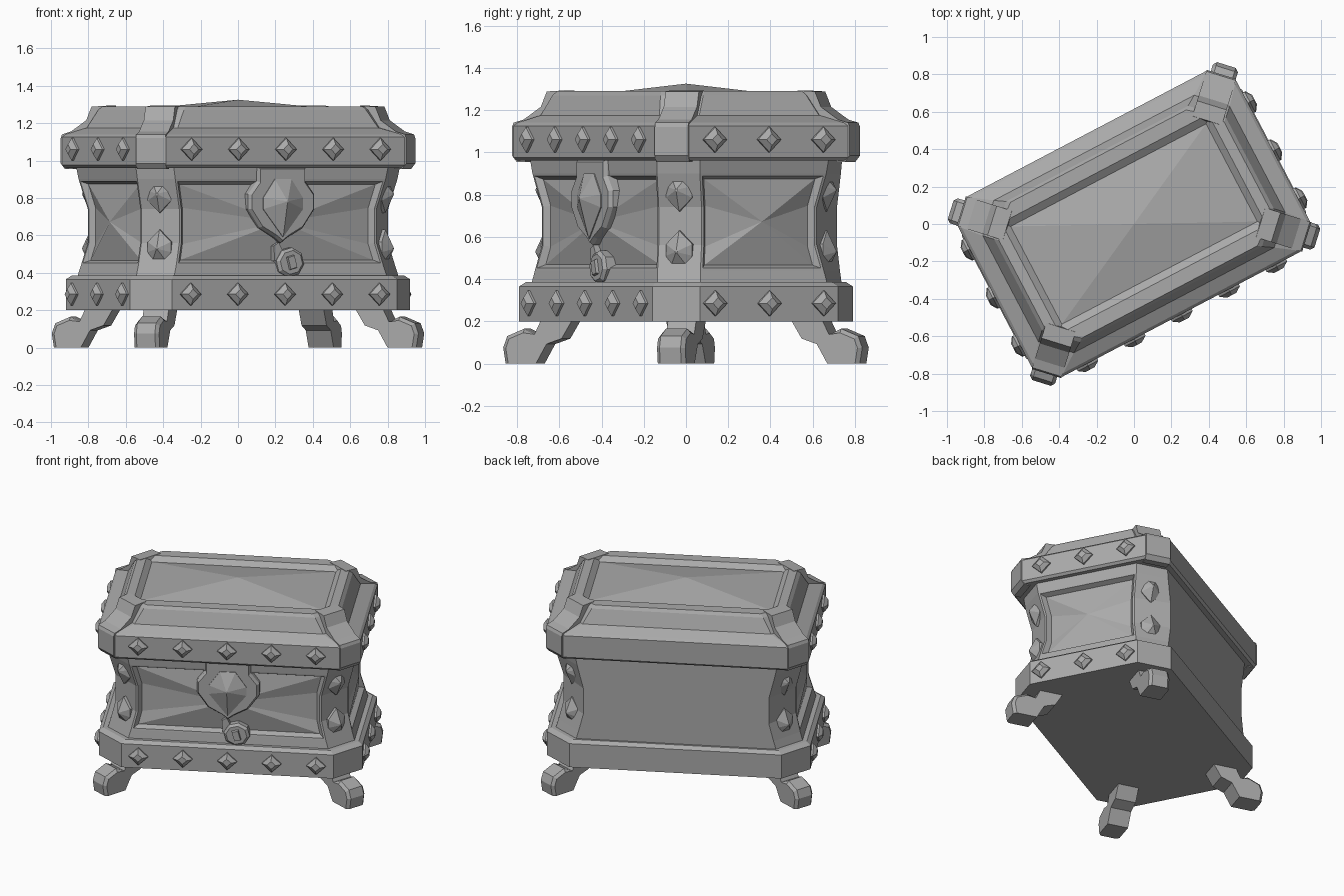
import bpy, bmesh, math
from mathutils import Matrix, Vector

if "Cube" in bpy.data.objects:
    bpy.data.objects.remove(bpy.data.objects["Cube"])

TURN = Matrix.Rotation(math.radians(27.7), 4, 'Z')
mat = bpy.data.materials.new("stone_grey")
mat.diffuse_color = (0.40, 0.40, 0.40, 1)
mat.use_nodes = True
mat.node_tree.nodes["Principled BSDF"].inputs["Base Color"].default_value = mat.diffuse_color


def finish(bm, name, local=Matrix()):
    """Turn a bmesh into a flat shaded object placed on the turned chest."""
    bmesh.ops.recalc_face_normals(bm, faces=bm.faces[:])
    bm.transform(TURN @ local)
    if local.determinant() < 0:
        bmesh.ops.reverse_faces(bm, faces=bm.faces[:])
    me = bpy.data.meshes.new(name)
    bm.to_mesh(me)
    bm.free()
    me.materials.append(mat)
    ob = bpy.data.objects.new(name, me)
    bpy.context.collection.objects.link(ob)
    return ob


def octagon(a, b, k, back=None):
    """Rectangle a x b with corners cut by k, counter-clockwise."""
    t = b if back is None else back
    return [(a, -(b - k)), (a, b - k), (a - k, t), (-(a - k), t),
            (-a, b - k), (-a, -(b - k)), (-(a - k), -b), (a - k, -b)]


def loft(loops):
    """Skin a stack of equal loops of 3D points and cap both ends."""
    bm = bmesh.new()
    rows = [[bm.verts.new(p) for p in loop] for loop in loops]
    n = len(rows[0])
    for r0, r1 in zip(rows, rows[1:]):
        for i in range(n):
            j = (i + 1) % n
            bm.faces.new((r0[i], r0[j], r1[j], r1[i]))
    bm.faces.new(rows[0][::-1])
    bm.faces.new(rows[-1])
    bm.normal_update()
    return bm


def tiers(data):
    return loft([[(x, y, z) for x, y in octagon(*r)] for z, *r in data])


def flat_plate(outline, levels):
    """Outline in u, v lofted outward; levels are (height, scale) about its middle."""
    cu = sum(p[0] for p in outline) / len(outline)
    cv = sum(p[1] for p in outline) / len(outline)
    return loft([[(cu + (u - cu) * s, cv + (v - cv) * s, h) for u, v in outline] for h, s in levels])


def facing(origin, normal):
    """Frame with u sideways, v up and w along the outward normal."""
    w = Vector(normal).normalized()
    u = Vector((0, 0, 1)).cross(w).normalized()
    v = w.cross(u)
    m = Matrix((u, v, w)).transposed().to_4x4()
    m.translation = Vector(origin)
    return m


def prism(profile, width):
    """Profile in (outward, up) swept sideways, for use with facing()."""
    return loft([[(s * width / 2, z, d) for d, z in profile] for s in (-1, 1)])


# base band
finish(tiers([(0.20, 0.845, 0.535, 0.165), (0.365, 0.845, 0.535, 0.165),
              (0.385, 0.82, 0.51, 0.16)]), "base_band")

# concave body with a recessed, pointed panel on the front and both ends
body = tiers([(0.37, 0.795, 0.49, 0.15, 0.495), (0.44, 0.775, 0.48, 0.15, 0.495),
              (0.56, 0.745, 0.458, 0.15, 0.495), (0.74, 0.745, 0.458, 0.15, 0.495),
              (0.90, 0.785, 0.488, 0.15, 0.495), (0.98, 0.80, 0.495, 0.15, 0.495)])
for direction in (Vector((0, -1, 0)), Vector((1, 0, 0)), Vector((-1, 0, 0))):
    body.normal_update()
    region = [f for f in body.faces if f.normal.dot(direction) > 0.9
              and 0.44 < f.calc_center_median().z < 0.90]
    bmesh.ops.inset_region(body, faces=region, thickness=0.012, depth=0, use_even_offset=True)
    bmesh.ops.inset_region(body, faces=region, thickness=0.022, depth=-0.03, use_even_offset=True)
    panel = bmesh.ops.dissolve_faces(body, faces=region)["region"]
    middle = bmesh.ops.poke(body, faces=panel)["verts"]
    for v in middle:
        v.co += direction * 0.04
finish(body, "body")

# lid: band, coved shoulder, rim and shallow pointed top panel
lid = tiers([(0.96, 0.825, 0.53, 0.12), (0.975, 0.84, 0.545, 0.12), (1.125, 0.84, 0.545, 0.12),
             (1.14, 0.825, 0.53, 0.12), (1.175, 0.745, 0.46, 0.14), (1.27, 0.70, 0.425, 0.15),
             (1.29, 0.68, 0.41, 0.15)])
top = [f for f in lid.faces if f.normal.z > 0.99 and f.calc_center_median().z > 1.28]
bmesh.ops.delete(lid, geom=top, context='FACES_ONLY')
rim = sorted((v for v in lid.verts if v.co.z > 1.28), key=lambda v: math.atan2(v.co.y, v.co.x))


def rectangle(x, y, z):
    return [lid.verts.new((sx * x, sy * y, z)) for sx, sy in ((-1, -1), (1, -1), (1, 1), (-1, 1))]


upper, lower = rectangle(0.625, 0.335, 1.29), rectangle(0.59, 0.295, 1.262)
apex = lid.verts.new((0, 0, 1.325))
# rim vertices run counter-clockwise from the left front corner cut
for i in range(4):
    j = (i + 1) % 4
    c0, c1, c2 = rim[2 * i], rim[2 * i + 1], rim[(2 * i + 2) % 8]
    lid.faces.new((c0, c1, upper[i]))
    lid.faces.new((c1, c2, upper[j], upper[i]))
    lid.faces.new((upper[i], upper[j], lower[j], lower[i]))
    lid.faces.new((lower[i], lower[j], apex))
finish(lid, "lid")

# corner pieces: foot, lid strap and two pointed bosses on each post
FOOT = [(-0.25, 0.21), (-0.195, 0.118), (-0.12, 0.092), (-0.068, 0.0), (0.088, 0.0),
        (0.10, 0.075), (0.08, 0.13), (-0.005, 0.165), (-0.06, 0.138), (-0.095, 0.21)]
STRAP = [(-0.27, 1.20), (-0.25, 1.293), (-0.165, 1.288), (-0.135, 1.215), (-0.05, 1.155),
         (0.0, 1.14), (0.008, 1.12), (0.008, 0.985), (-0.015, 0.955), (-0.06, 0.955), (-0.06, 1.12)]
BOSS = [(-0.065, -0.02), (0, -0.085), (0.065, -0.02), (0.065, 0.035), (0.04, 0.085),
        (-0.04, 0.085), (-0.065, 0.035)]
for sx in (-1, 1):
    for sy in (-1, 1):
        tag = ("left" if sx < 0 else "right") + ("_front" if sy < 0 else "_back")
        n = (sx, sy, 0)
        foot = prism(FOOT, 0.14)
        caps = [e for e in foot.edges if abs(e.verts[0].co.x - e.verts[1].co.x) < 1e-5
                and e.calc_length() > 0 and min(v.co.z for v in e.verts) > -0.07
                and max(v.co.y for v in e.verts) < 0.17 and max(v.co.y for v in e.verts) > 0.01]
        bmesh.ops.bevel(foot, geom=caps, offset=0.018, segments=1, affect='EDGES')
        finish(foot, "foot_" + tag, facing((sx * 0.762, sy * 0.452, 0), n))
        finish(prism(STRAP, 0.165), "lid_strap_" + tag, facing((sx * 0.78, sy * 0.485, 0), n))
        for z, flip in ((0.805, 1), (0.545, -1)):
            boss = flat_plate([(u, v * flip) for u, v in BOSS],
                              [(-0.03, 1.0), (0.015, 1.0), (0.06, 0.08)])
            finish(boss, "post_boss_" + tag, facing((sx * 0.672, sy * 0.385, z), n))

# diamond studs on the front and ends of both bands
DIAMOND = [(-0.062, 0), (0, -0.06), (0.062, 0), (0, 0.06)]
spots = [((i * 0.285, -1, 0), (0, -1, 0)) for i in range(-2, 3)]
spots += [((s, i * 0.29, 0), (s, 0, 0)) for s in (-1, 1) for i in (-1, 0, 1)]
for z, a, b in ((1.06, 0.84, 0.545), (0.285, 0.845, 0.535)):
    for (x, y, _), n in spots:
        pos = (x, -b, z) if n[1] else (n[0] * a, y, z)
        finish(flat_plate(DIAMOND, [(-0.01, 1.0), (0.012, 1.0), (0.035, 0.45)]),
               "band_stud", facing(pos, n))

# hanging clasp with a raised gem
half = [(0.145, 0.97), (0.145, 0.89), (0.20, 0.82), (0.20, 0.74), (0.13, 0.64), (0.04, 0.59)]
shield = half + [(0, 0.56)] + [(-u, v) for u, v in half[::-1]]
finish(flat_plate(shield, [(-0.06, 1.0), (0.01, 1.0), (0.03, 0.93)]), "clasp",
       facing((0, -0.485, 0), (0, -1, 0)))
GEM = [(0, 0.59), (0.12, 0.74), (0.12, 0.80), (0.05, 0.90), (-0.05, 0.90), (-0.12, 0.80), (-0.12, 0.74)]
finish(flat_plate(GEM, [(0.0, 1.0), (0.035, 1.0), (0.085, 0.04)]), "clasp_gem",
       facing((0, -0.485, 0), (0, -1, 0)))

# tilted lock plate under the clasp
tilt = facing((0.055, -0.475, 0.455), (0, -1, 0)) @ Matrix.Rotation(math.radians(15), 4, 'Z')
ring = [(0.085 * math.cos(math.radians(22.5 + 45 * i)), 0.08 * math.sin(math.radians(22.5 + 45 * i)))
        for i in range(8)]
finish(flat_plate(ring, [(-0.03, 1.0), (0.02, 1.0), (0.035, 0.8)]), "lock_plate", tilt)
finish(flat_plate([(-0.025, -0.04), (0.025, -0.04), (0.025, 0.04), (-0.025, 0.04)],
                  [(0.02, 1.0), (0.05, 0.8)]), "lock_tab", tilt)
finish(flat_plate([(-0.085, 0.03), (-0.02, 0.05), (-0.035, 0.12), (-0.07, 0.11)],
                  [(-0.03, 1.0), (0.015, 1.0)]), "lock_arm", tilt)
